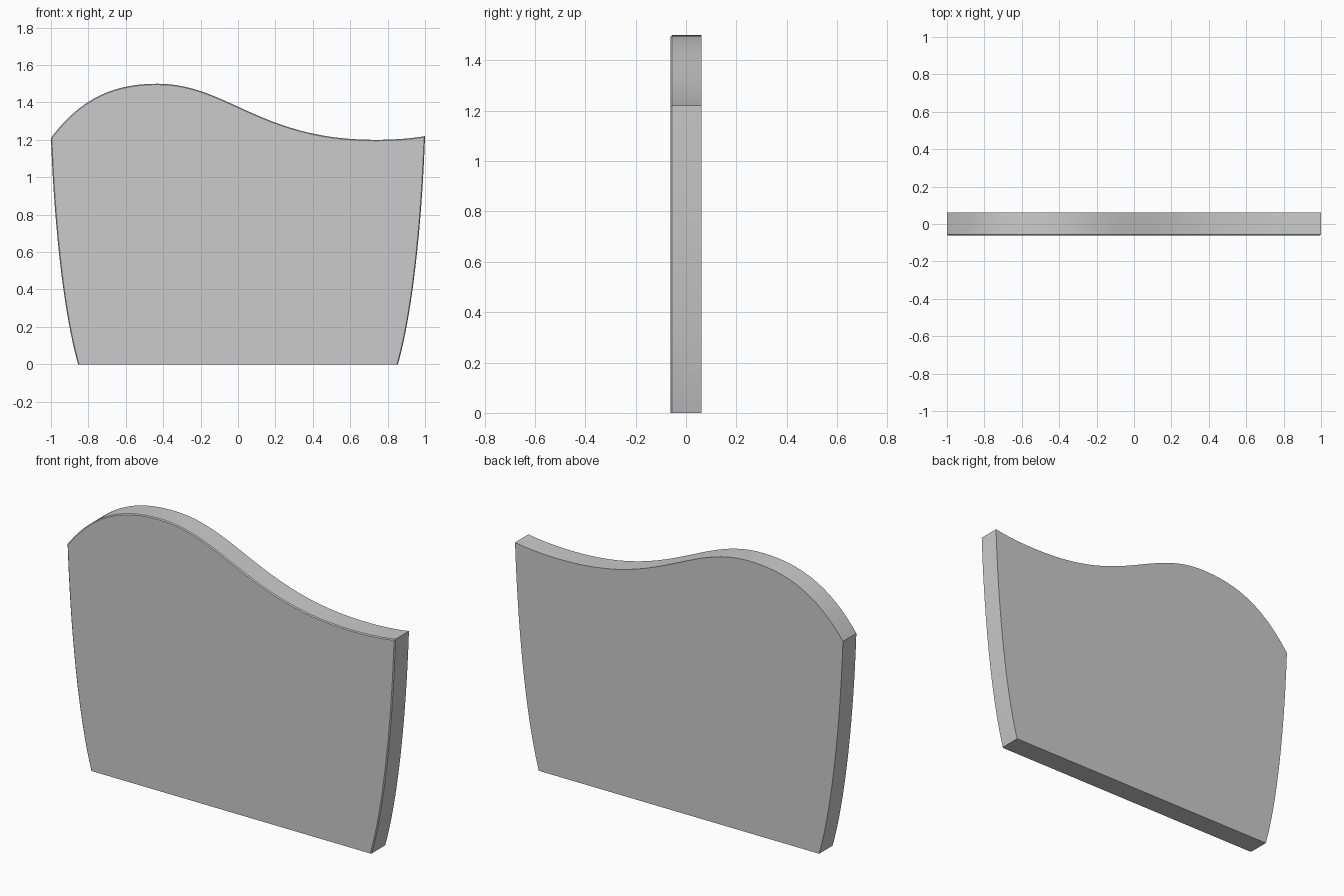
import bpy, bmesh
from mathutils import Vector
from mathutils.geometry import interpolate_bezier

if "Cube" in bpy.data.objects:
    bpy.data.objects.remove(bpy.data.objects["Cube"])

HALF = 0.061   # half thickness
STEPS = 24

# Outline as cubic Bezier spans: start, handle, handle, end (x, z)
spans = [
    [(-0.855, 0), (-0.94, 0.30), (-0.985, 0.80), (-1, 1.21)],      # left side
    [(-1, 1.21), (-0.85, 1.41), (-0.68, 1.50), (-0.43, 1.50)],     # crest
    [(-0.43, 1.50), (-0.06, 1.50), (0.12, 1.20), (0.73, 1.20)],    # slope
    [(0.73, 1.20), (0.82, 1.20), (0.91, 1.205), (1, 1.22)],        # dip
    [(1, 1.22), (0.985, 0.80), (0.94, 0.30), (0.855, 0)],          # right side
]
outline = []
for i, s in enumerate(spans):
    pts = interpolate_bezier(*[Vector((x, 0, z)) for x, z in s], STEPS)
    outline += pts if i == 0 else pts[1:]

# Extrude the outline into a panel
bm = bmesh.new()
front = bm.faces.new([bm.verts.new((p.x, HALF, p.z)) for p in outline])
ext = bmesh.ops.extrude_face_region(bm, geom=[front])
new_verts = [g for g in ext["geom"] if isinstance(g, bmesh.types.BMVert)]
bmesh.ops.translate(bm, verts=new_verts, vec=(0, -2 * HALF, 0))

# Fine chamfer around the front rim, leaving the foot square
rim = [e for e in bm.edges
       if all(v.co.y < 0 for v in e.verts) and max(v.co.z for v in e.verts) > 0.001]
bmesh.ops.bevel(bm, geom=rim, offset=0.005, segments=1, affect='EDGES')
bmesh.ops.recalc_face_normals(bm, faces=bm.faces)

mesh = bpy.data.meshes.new("headboard_panel")
bm.to_mesh(mesh)
bm.free()
panel = bpy.data.objects.new("headboard_panel", mesh)
bpy.context.collection.objects.link(panel)

# Smooth curved rim with crisp corners
bpy.context.view_layer.objects.active = panel
panel.select_set(True)
bpy.ops.object.shade_smooth_by_angle(angle=0.4)
